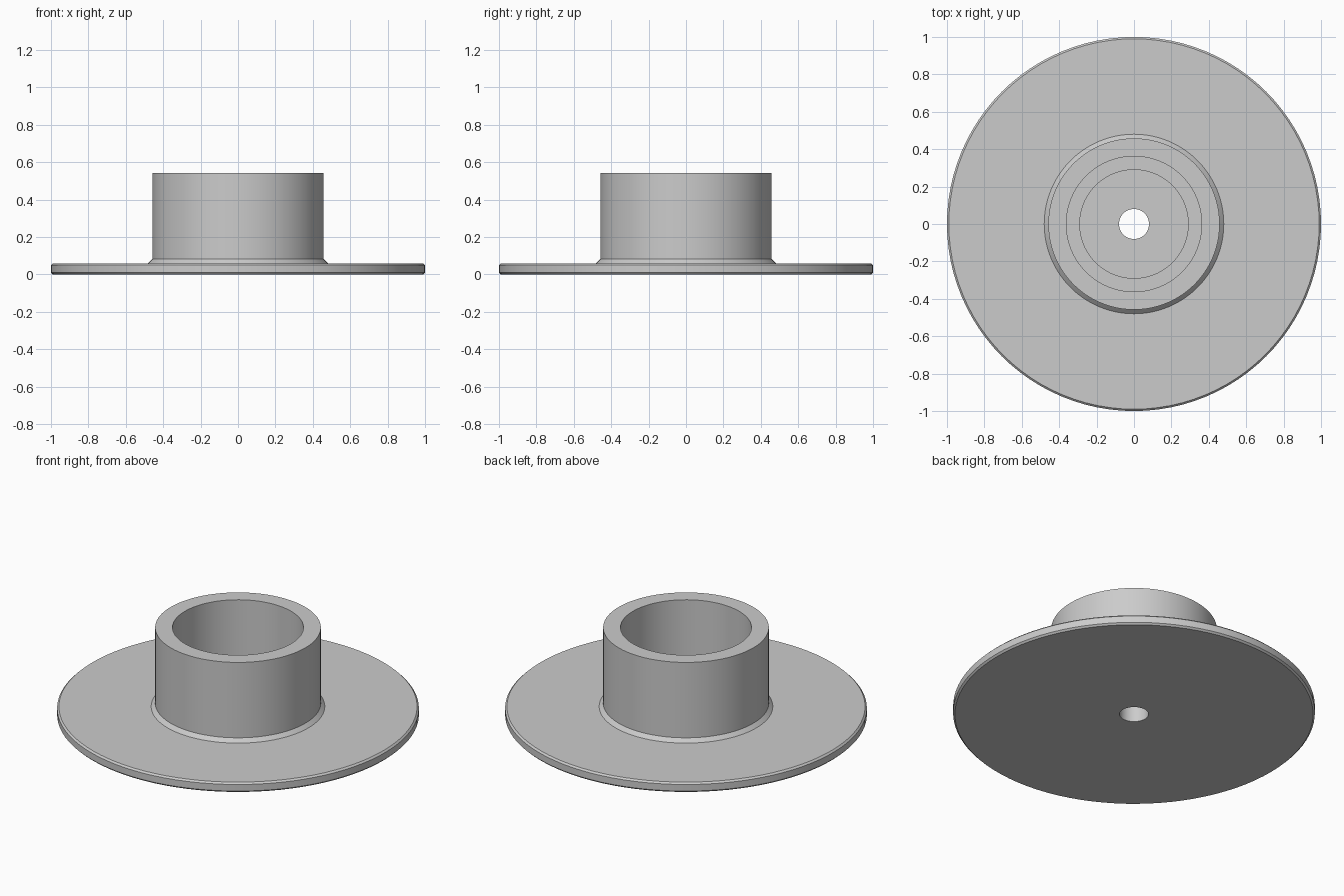
import bpy
import bmesh
import math

cube = bpy.data.objects.get("Cube")
if cube:
    bpy.data.objects.remove(cube, do_unlink=True)

SEGMENTS = 96

# Single plain grey
grey = bpy.data.materials.new("light grey")
colour = (0.6, 0.6, 0.6, 1)
grey.diffuse_color = colour
grey.use_nodes = True
grey.node_tree.nodes["Principled BSDF"].inputs["Base Color"].default_value = colour


def lathe(name, profile):
    """Turn a closed (radius, height) profile around the z axis."""
    bm = bmesh.new()
    rings = []
    for i in range(SEGMENTS):
        a = math.tau * i / SEGMENTS
        rings.append([bm.verts.new((r * math.cos(a), r * math.sin(a), z))
                      for r, z in profile])
    n = len(profile)
    for i in range(SEGMENTS):
        here, there = rings[i], rings[(i + 1) % SEGMENTS]
        for j in range(n):
            k = (j + 1) % n
            bm.faces.new((here[j], there[j], there[k], here[k]))
    bmesh.ops.recalc_face_normals(bm, faces=bm.faces)
    mesh = bpy.data.meshes.new(name)
    bm.to_mesh(mesh)
    bm.free()
    mesh.materials.append(grey)
    obj = bpy.data.objects.new(name, mesh)
    bpy.context.collection.objects.link(obj)
    bpy.ops.object.select_all(action="DESELECT")
    obj.select_set(True)
    bpy.context.view_layer.objects.active = obj
    bpy.ops.object.shade_smooth_by_angle(angle=math.radians(25))
    return obj


# Flange with bevelled rim, chamfered hub, stepped bore and centre hole
lathe("flanged_hub", [
    (0.08, 0), (0.99, 0), (1, 0.01), (1, 0.05), (0.99, 0.06),
    (0.48, 0.06), (0.458, 0.082), (0.458, 0.542), (0.362, 0.542),
    (0.362, 0.15), (0.29, 0.15), (0.29, 0.1), (0.08, 0.1),
])
